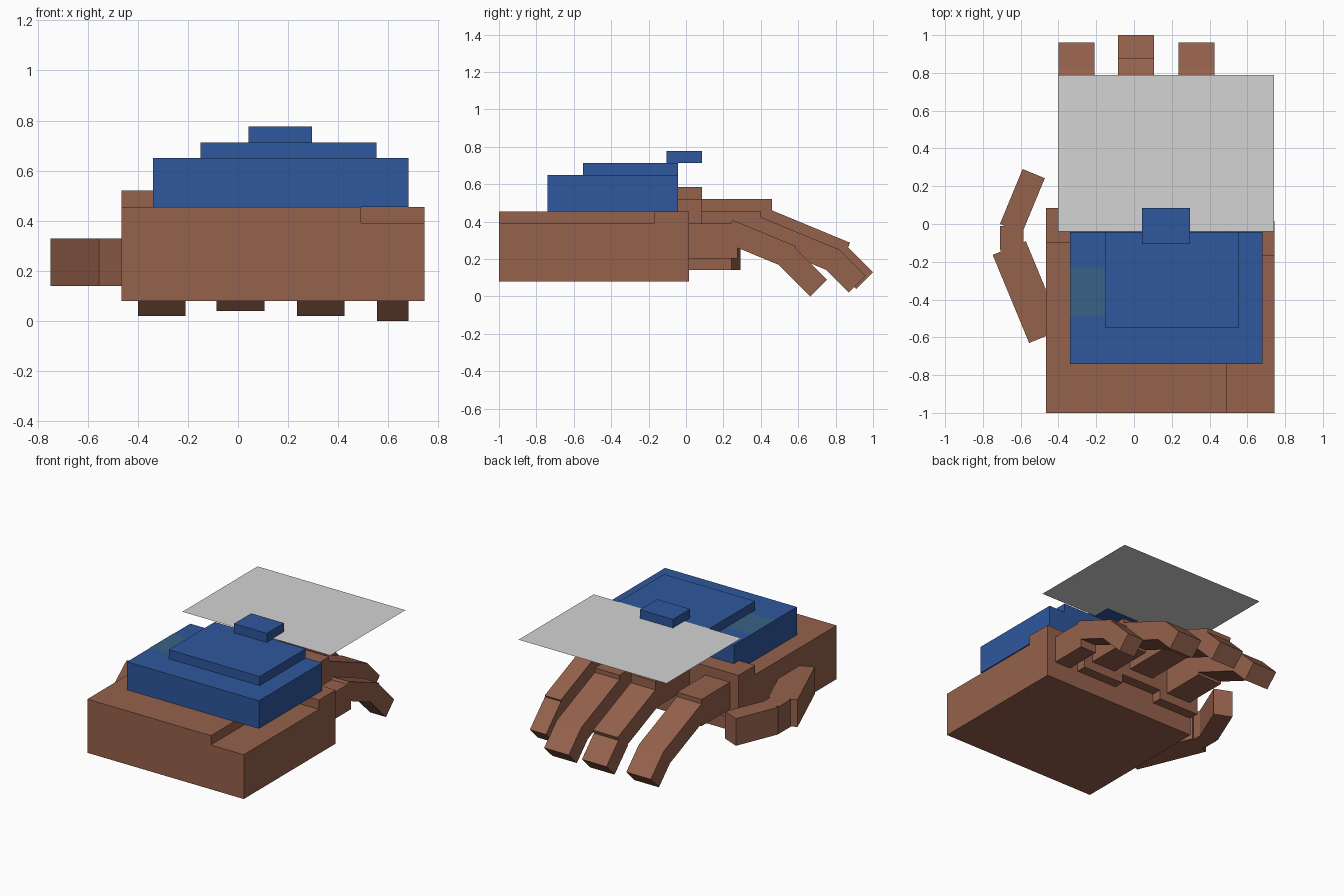
import bpy, math
from mathutils import Vector

cube = bpy.data.objects.get("Cube")
if cube:
    bpy.data.objects.remove(cube, do_unlink=True)


def material(name, rgb):
    lin = [((c / 255 + 0.055) / 1.055) ** 2.4 for c in rgb] + [1.0]
    m = bpy.data.materials.new(name)
    m.use_nodes = True
    m.diffuse_color = lin
    node = next(n for n in m.node_tree.nodes if n.type == 'BSDF_PRINCIPLED')
    node.inputs["Base Color"].default_value = lin
    return m


SKIN = material("brown_skin", (149, 97, 76))
BLUE = material("blue_casing", (46, 87, 157))
GREY = material("light_grey_panel", (211, 211, 211))
TEAL = material("teal_patch", (56, 97, 134))


def make(name, verts, faces, mat):
    mesh = bpy.data.meshes.new(name)
    mesh.from_pydata(verts, [], faces)
    mesh.materials.append(mat)
    ob = bpy.data.objects.new(name, mesh)
    bpy.context.collection.objects.link(ob)
    return ob


def prism(name, origin, a, b, c, mat):
    """Box from a corner and three right-handed edge vectors."""
    o, a, b, c = map(Vector, (origin, a, b, c))
    verts = [o, o + a, o + a + b, o + b]
    verts += [v + c for v in verts]
    faces = [(3, 2, 1, 0), (4, 5, 6, 7), (0, 1, 5, 4),
             (1, 2, 6, 5), (2, 3, 7, 6), (3, 0, 4, 7)]
    return make(name, verts, faces, mat)


def box(name, x, y, z, mat):
    return prism(name, (x[0], y[0], z[0]), (x[1] - x[0], 0, 0),
                 (0, y[1] - y[0], 0), (0, 0, z[1] - z[0]), mat)


def sheet(name, x, y, z, mat):
    return make(name, [(x[0], y[0], z), (x[1], y[0], z),
                       (x[1], y[1], z), (x[0], y[1], z)], [(0, 1, 2, 3)], mat)


def bone(name, x, tip, angle, length, thick=0.127):
    """Finger bone drooping by angle; tip is the upper far edge (y, z)."""
    s, c = math.sin(math.radians(angle)), math.cos(math.radians(angle))
    start = (x[0], tip[0] - length * c - thick * s, tip[1] + length * s - thick * c)
    return prism(name, start, (x[1] - x[0], 0, 0), (0, length * c, -length * s),
                 (0, thick * s, thick * c), SKIN)


def thumb_bone(name, left, angle, width, length):
    """Horizontal thumb bone from its rear left corner, turned about z."""
    s, c = math.sin(math.radians(angle)), math.cos(math.radians(angle))
    return prism(name, (left[0], left[1], 0.14), (width * c, width * s, 0),
                 (-length * s, length * c, 0), (0, 0, 0.19), SKIN)


# Palm, with a lower strip along the little finger side
box("palm", (-0.465, 0.49), (-1, 0.015), (0.08, 0.455), SKIN)
box("palm_side", (0.49, 0.745), (-1, 0.015), (0.08, 0.39), SKIN)

# Fingers: x range, knuckle x/y/top, proximal y/top, middle end, middle length, tip, tip length
fingers = [
    ("index", (-0.40, -0.21), (-0.465, -0.15), (-0.10, 0.085), 0.52,
     (0.08, 0.40), 0.455, (0.82, 0.25), 0.50, (0.96, 0.11), 0.20),
    ("middle", (-0.085, 0.105), (-0.15, 0.17), (-0.10, 0.085), 0.585,
     (0.08, 0.46), 0.52, (0.877, 0.287), 0.48, (1.0, 0.13), 0.21),
    ("ring", (0.235, 0.425), (0.17, 0.49), (-0.10, 0.085), 0.52,
     (0.08, 0.40), 0.455, (0.82, 0.25), 0.50, (0.96, 0.11), 0.20),
    ("little", (0.555, 0.68), (0.49, 0.745), (-0.17, 0.015), 0.455,
     (0.01, 0.275), 0.39, (0.59, 0.267), 0.37, (0.754, 0.09), 0.235),
]
for name, x, kx, ky, ktop, py, ptop, mend, mlen, tip, tlen in fingers:
    box(name + "_knuckle", kx, ky, (ktop - 0.315, ktop), SKIN)
    box(name + "_finger_base", x, py, (ptop - 0.187, ptop), SKIN)
    bone(name + "_finger_middle", x, mend, 22.5, mlen)
    bone(name + "_finger_tip", x, tip, 45, tlen)

# Thumb
thumb_bone("thumb_base", (-0.555, -0.63), 22.5, 0.19, 0.505)
box("thumb_joint", (-0.71, -0.585), (-0.14, -0.01), (0.14, 0.33), SKIN)
thumb_bone("thumb_tip", (-0.71, 0.0), -22.5, 0.127, 0.315)

# Stepped device on the back of the hand
box("device_base", (-0.34, 0.68), (-0.74, -0.042), (0.455, 0.65), BLUE)
box("device_upper_tier", (-0.15, 0.553), (-0.55, -0.042), (0.65, 0.713), BLUE)
box("device_projector", (0.042, 0.296), (-0.105, 0.085), (0.713, 0.776), BLUE)
sheet("device_patch", (-0.34, -0.15), (-0.49, -0.23), 0.652, TEAL)

# Flat panel floating over the fingers
sheet("floating_panel", (-0.402, 0.742), (-0.04, 0.79), 0.716, GREY)
